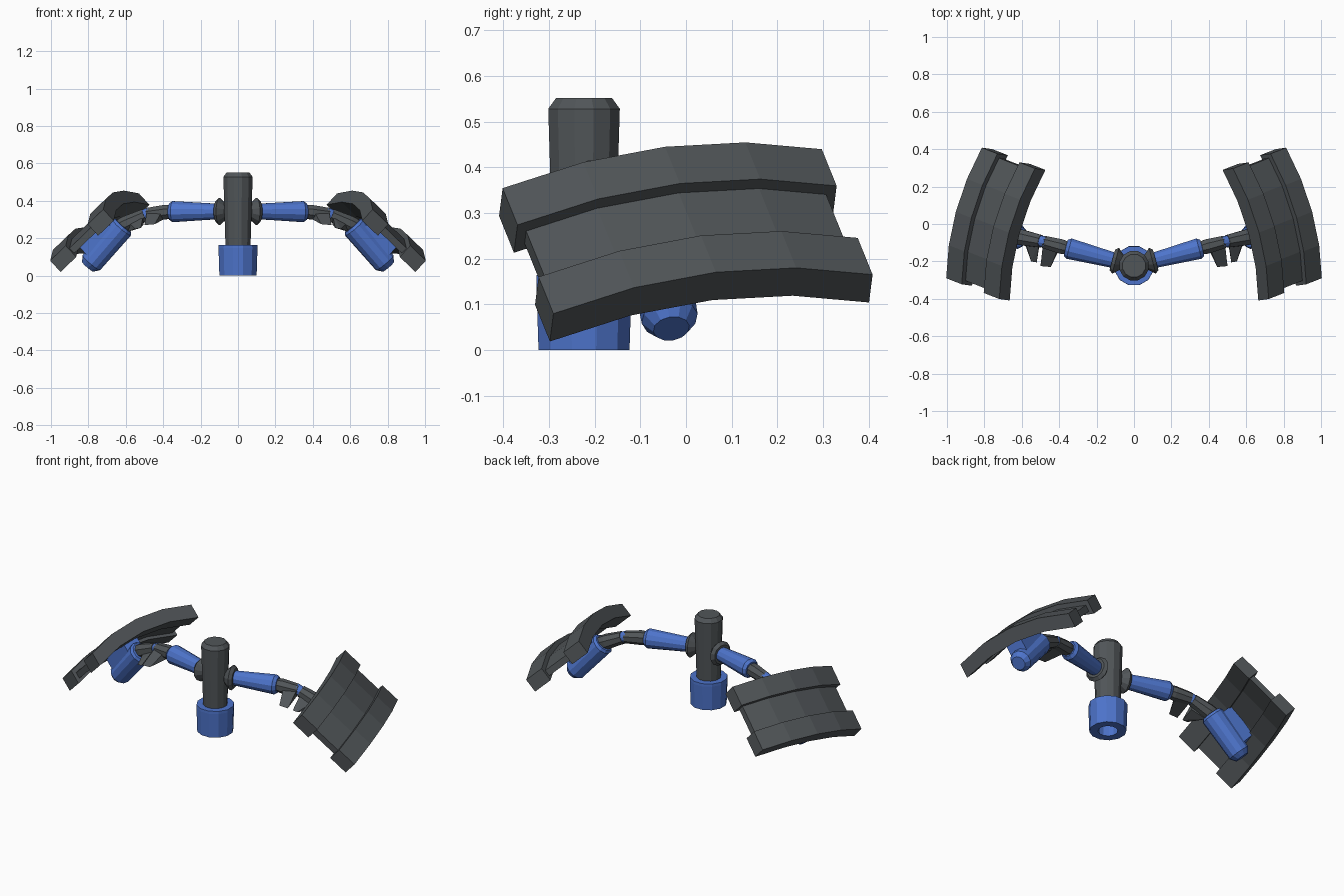
import bpy, bmesh, math
from mathutils import Vector

if "Cube" in bpy.data.objects:
    bpy.data.objects.remove(bpy.data.objects["Cube"])


def material(name, rgb):
    m = bpy.data.materials.new(name)
    m.use_nodes = True
    m.diffuse_color = (*rgb, 1)
    m.node_tree.nodes["Principled BSDF"].inputs["Base Color"].default_value = (*rgb, 1)
    return m


GREY = material("dark grey", (0.082, 0.092, 0.099))
BLUE = material("blue", (0.075, 0.175, 0.6))


def finish(name, bm, mat, mirror):
    bmesh.ops.recalc_face_normals(bm, faces=bm.faces)
    mesh = bpy.data.meshes.new(name)
    bm.to_mesh(mesh)
    bm.free()
    mesh.materials.append(mat)
    ob = bpy.data.objects.new(name, mesh)
    bpy.context.collection.objects.link(ob)
    if mirror:
        ob.modifiers.new("Mirror", "MIRROR")
    return ob


def lathe(name, start, end, profile, mat, mirror=True, sides=12):
    """Flat-sided turned part; profile is (fraction along axis, radius)."""
    a, b = Vector(start), Vector(end)
    turn = (b - a).to_track_quat("Z", "Y")
    bm = bmesh.new()
    rings = []
    for t, r in profile:
        ring = []
        for i in range(sides):
            ang = math.tau * (i + 0.5) / sides
            ring.append(bm.verts.new(a.lerp(b, t) + turn @ Vector((r * math.cos(ang), r * math.sin(ang), 0))))
        rings.append(ring)
    for lo, hi in zip(rings, rings[1:]):
        for i in range(sides):
            j = (i + 1) % sides
            bm.faces.new((lo[i], lo[j], hi[j], hi[i]))
    bm.faces.new(rings[0])
    bm.faces.new(rings[-1])
    return finish(name, bm, mat, mirror)


def hull(name, points, mat):
    bm = bmesh.new()
    for p in points:
        bm.verts.new(p)
    bmesh.ops.convex_hull(bm, input=bm.verts)
    bmesh.ops.dissolve_limit(bm, angle_limit=0.02, verts=bm.verts, edges=bm.edges)
    return finish(name, bm, mat, True)


# Central post and its hollow socket
PY = -0.223
lathe("post", (0, PY, 0.15), (0, PY, 0.552),
      [(0, 0.069), (0.94, 0.081), (1, 0.063)], GREY, False)
lathe("post_socket", (0, PY, 0), (0, PY, 0.165),
      [(0.7, 0.055), (0, 0.055), (0, 0.103), (0.9, 0.108), (1, 0.107), (1, 0.06)], BLUE, False)

# Arms: collar, upper arm, elbow and lower arm
hub = (0, PY, 0.343)
upper_end = (0.365, -0.127, 0.342)
elbow = (0.49, -0.094, 0.328)
wrist = (0.63, -0.066, 0.262)
lathe("hub_collar", hub, (0.116, -0.192, 0.343),
      [(0.35, 0.04), (0.55, 0.04), (0.85, 0.074), (1, 0.058)], GREY)
lathe("upper_arm", (0.112, -0.193, 0.343), upper_end,
      [(0, 0.043), (0.93, 0.058), (1, 0.045)], BLUE)
lathe("elbow_sleeve", upper_end, elbow, [(-0.1, 0.036), (0.2, 0.042), (0.95, 0.036)], GREY, sides=8)
lathe("elbow_ring", elbow, wrist, [(-0.15, 0.031), (0.12, 0.031)], BLUE)
lathe("lower_arm", elbow, wrist, [(0.06, 0.036), (0.75, 0.045), (1, 0.042)], GREY, sides=8)

# Elbow spurs pointing forward and down
for name, x0, x1, tx0, tx1, ty, tz in (
        ("inner_spur", 0.40, 0.485, 0.445, 0.50, -0.23, 0.275),
        ("outer_spur", 0.505, 0.59, 0.52, 0.55, -0.205, 0.255)):
    base = []
    for x in (x0, x1):
        y = -0.115 + 0.25 * (x - 0.4)
        z = 0.335 if x < 0.5 else 0.31 - 0.45 * (x - 0.5)
        base += [(x, y, z + 0.022), (x, y - 0.02, z - 0.035)]
    hull(name, base + [(tx0, ty, tz), (tx1, ty + 0.005, tz - 0.005)], GREY)

# Shield frame: along its length, out of its face, across its width
along = Vector((-0.262, 0.958, 0.117)).normalized()
across = Vector((0.694, 0.265, -0.67))
across = (across - along * across.dot(along)).normalized()
out = across.cross(along).normalized()
if out.z < 0:
    out = -out
origin = Vector((0.625, -0.052, 0.397))
RADIUS, HALF = 1.05, math.radians(20.3)


def curved_strip(name, w0, w1, d0, d1, trim):
    """Bowed bar between two widths and depths, shortened by trim at the ends."""
    bm = bmesh.new()
    rings = []
    for i in range(5):
        ang = HALF * (i - 2) / 2
        s, h = RADIUS * math.sin(ang), RADIUS * (math.cos(ang) - math.cos(HALF))
        if i in (0, 4):
            s -= math.copysign(trim, s)
            h += trim * math.tan(HALF * 0.75)
        rings.append([bm.verts.new(origin + along * s + across * w + out * (h - d))
                      for w, d in ((w0, d0), (w1, d0), (w1, d1), (w0, d1))])
    for a, b in zip(rings, rings[1:]):
        for k in range(4):
            m = (k + 1) % 4
            bm.faces.new((a[k], a[m], b[m], b[k]))
    bm.faces.new(rings[0])
    bm.faces.new(rings[-1])
    return finish(name, bm, GREY, True)


curved_strip("shield_upper_rim", 0, 0.12, 0, 0.083, 0)
curved_strip("shield_lower_rim", 0.29, 0.41, 0, 0.083, 0)
curved_strip("shield_panel", 0.115, 0.295, 0.028, 0.065, 0.022)

# Blue forearm barrel and the bracket that holds the shield
barrel_a, barrel_b = Vector((0.613, -0.07, 0.268)), Vector((0.803, -0.032, 0.047))
lathe("forearm_barrel", barrel_a, barrel_b,
      [(0, 0.055), (0.05, 0.066), (0.9, 0.062), (1, 0.04)], BLUE)
axis = (barrel_b - barrel_a).normalized()
mount = barrel_a.lerp(barrel_b, 0.48)
hull("shield_bracket",
     [mount + axis * u + along * v + out * d
      for u in (-0.1, 0.1) for v in (-0.05, 0.05) for d in (0, 0.12)], BLUE)
